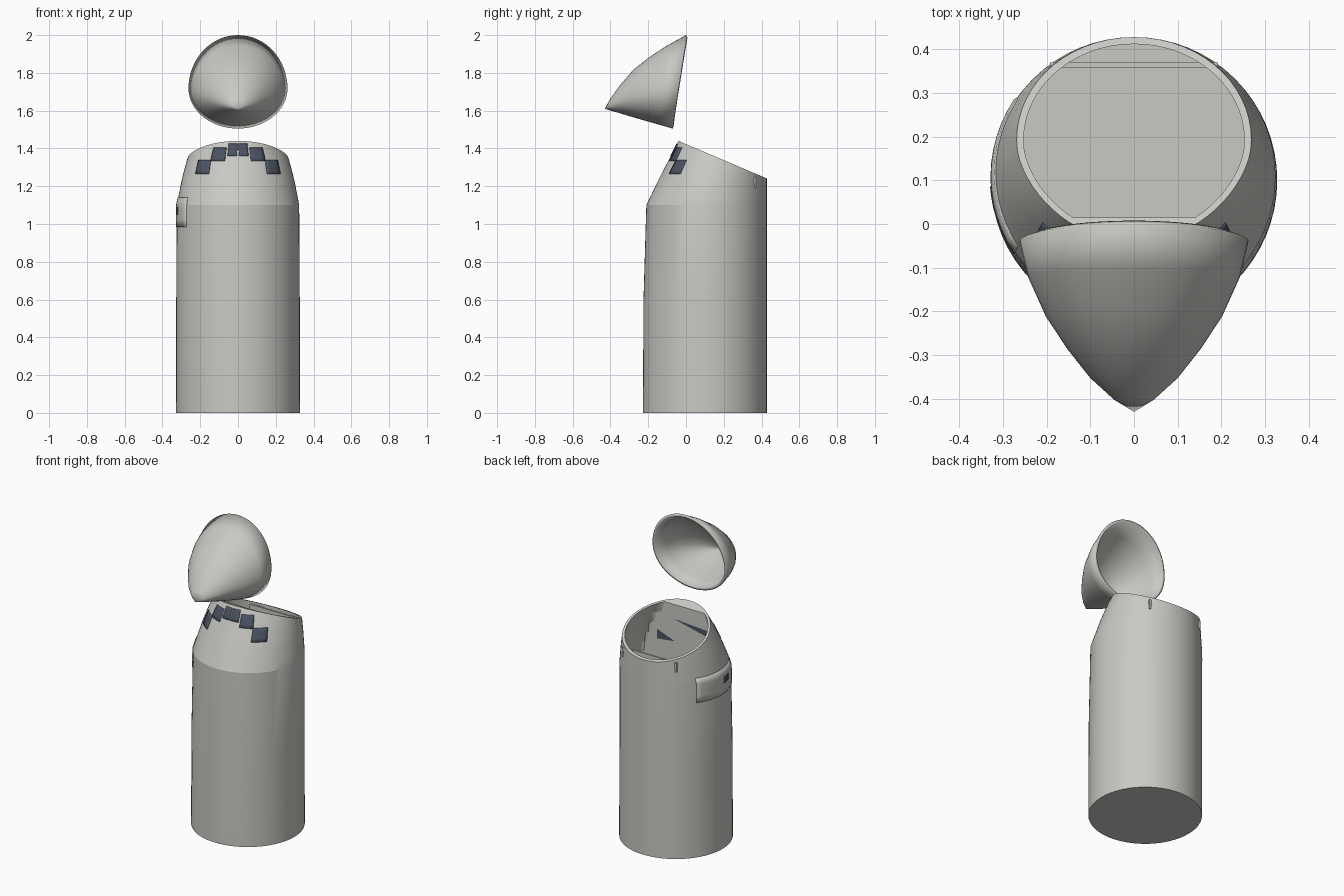
import bpy, bmesh
from math import sin, cos, asin, pi, radians

old = bpy.data.objects.get("Cube")
if old:
    bpy.data.objects.remove(old, do_unlink=True)


def material(name, rgb):
    m = bpy.data.materials.new(name)
    m.use_nodes = True
    m.diffuse_color = (*rgb, 1)
    bsdf = next(n for n in m.node_tree.nodes if n.type == "BSDF_PRINCIPLED")
    bsdf.inputs["Base Color"].default_value = (*rgb, 1)
    return m


GREY = material("warm grey", (0.58, 0.58, 0.55))
DARK = material("dark blue glass", (0.07, 0.085, 0.12))
SEG = 64
WALL = 0.016
BACK = 0.428
FRONT_WALL = 0.015


def finish(name, bm, mat, angle=15, shell=0):
    bmesh.ops.recalc_face_normals(bm, faces=bm.faces)
    mesh = bpy.data.meshes.new(name)
    bm.to_mesh(mesh)
    bm.free()
    mesh.materials.append(mat)
    obj = bpy.data.objects.new(name, mesh)
    bpy.context.collection.objects.link(obj)
    bpy.ops.object.select_all(action="DESELECT")
    obj.select_set(True)
    bpy.context.view_layer.objects.active = obj
    bpy.ops.object.shade_smooth_by_angle(angle=radians(angle))
    if shell:
        mod = obj.modifiers.new("shell", "SOLIDIFY")
        mod.thickness = shell
        mod.offset = -1
    return obj


def skin(bm, rings):
    for low, high in zip(rings, rings[1:]):
        for i in range(len(low)):
            j = (i + 1) % len(low)
            bm.faces.new((low[i], low[j], high[j], high[i]))


# Hull sections: height, half width, front y
SECTIONS = [(0, 0.328, -0.228), (0.6, 0.327, -0.225), (1.1, 0.324, -0.21),
            (1.24, 0.297, -0.143), (1.355, 0.266, -0.083),
            (1.41, 0.24, -0.055), (1.46, 0.22, -0.03)]


def hull(a, z, out=0.0):
    """Point on the hull; angle a runs from the front towards +x."""
    for (z0, w0, f0), (z1, w1, f1) in zip(SECTIONS, SECTIONS[1:]):
        if z <= z1 or z1 == SECTIONS[-1][0]:
            t = (z - z0) / (z1 - z0)
            w, f = w0 + t * (w1 - w0), f0 + t * (f1 - f0)
            break
    c, b = (f + BACK) / 2, (BACK - f) / 2
    return ((w + out) * sin(a), c - (b + out) * cos(a), z)


def inner(a, z):
    x, y, z = hull(a, z, -WALL)
    return (x, max(y, FRONT_WALL), z)


def rim_height(surface, a):
    z = 1.3
    for _ in range(25):
        z = 1.44 - 0.425 * (surface(a, z)[1] + 0.04)
    return z


# Hollow hull with slanted opening
bm = bmesh.new()
angles = [2 * pi * i / SEG for i in range(SEG)]
rings = [[bm.verts.new(hull(a, z)) for a in angles] for z in (0, 0.6, 1.1)]
bm.faces.new(rings[0])
STEPS = 6
for k in range(1, STEPS + 1):
    rings.append([bm.verts.new(hull(a, 1.1 + (rim_height(hull, a) - 1.1) * k / STEPS))
                  for a in angles])
for k in range(STEPS, -1, -1):
    rings.append([bm.verts.new(inner(a, 1.0 + (rim_height(inner, a) - 1.0) * k / STEPS))
                  for a in angles])
skin(bm, rings)
bm.faces.new(rings[-1])
finish("hull", bm, GREY)


def patch(name, a0, a1, z0, z1, mat, out, cols=4, rows=4):
    """Thin plate that follows the hull."""
    bm = bmesh.new()
    grid = [[bm.verts.new(hull(a0 + (a1 - a0) * i / cols, z0 + (z1 - z0) * k / rows, out))
             for i in range(cols + 1)] for k in range(rows + 1)]
    for k in range(rows):
        for i in range(cols):
            bm.faces.new((grid[k][i], grid[k][i + 1], grid[k + 1][i + 1], grid[k + 1][i]))
    return finish(name, bm, mat, 30, 0.006)


# Cockpit windows, mirrored
for side, label in ((1, "left"), (-1, "right")):
    for n, (x0, x1, z0, z1) in enumerate([(0.004, 0.052, 1.36, 1.425),
                                          (0.065, 0.137, 1.335, 1.405),
                                          (0.148, 0.216, 1.265, 1.34)]):
        w = hull(pi / 2, (z0 + z1) / 2)[0]
        patch(f"window_{label}_{n + 1}", side * asin(x0 / w), side * asin(x1 / w),
              z0, z1, DARK, 0.003)

# Side hatch and its small window
patch("side_hatch", radians(-123), radians(-57), 0.985, 1.14, GREY, 0.004, 12)
patch("hatch_window", radians(-86), radians(-76), 1.05, 1.09, DARK, 0.006)

# Dark triangular panels on the inner front wall
for name, points in (("inner_panel_left", [(0.19, 1.23), (0.19, 1.17), (0.066, 1.185)]),
                     ("inner_panel_right", [(0.08, 1.327), (-0.17, 1.31), (-0.17, 1.27)])):
    bm = bmesh.new()
    bm.faces.new([bm.verts.new((x, FRONT_WALL + 0.003, z)) for x, z in points])
    finish(name, bm, DARK)

# Thin rear cross plate
bm = bmesh.new()
bmesh.ops.create_cube(bm, size=1)
bmesh.ops.scale(bm, vec=(0.384, 0.012, 0.06), verts=bm.verts)
bmesh.ops.translate(bm, vec=(0, 0.364, 1.22), verts=bm.verts)
finish("rear_cross_plate", bm, GREY)

# Hollow nose cap: top y, top z, bottom y, bottom z, half width
NOSE = [(0, 2.0, -0.07, 1.505, 0.262), (-0.1, 1.945, -0.14, 1.525, 0.242),
        (-0.2, 1.88, -0.22, 1.548, 0.202), (-0.28, 1.815, -0.29, 1.568, 0.153),
        (-0.35, 1.735, -0.355, 1.588, 0.1), (-0.4, 1.665, -0.405, 1.602, 0.045)]
bm = bmesh.new()
rings = []
for ty, tz, by, bz, w in NOSE:
    ring = []
    for a in angles:
        s = cos(a)
        f = 0.43 + s * (0.57 if s > 0 else 0.43)
        ring.append(bm.verts.new((w * sin(a), by + f * (ty - by), bz + f * (tz - bz))))
    rings.append(ring)
skin(bm, rings)
tip = bm.verts.new((0, -0.43, 1.61))
for i in range(SEG):
    bm.faces.new((rings[-1][i], rings[-1][(i + 1) % SEG], tip))
nose = finish("nose_cap", bm, GREY, 40, WALL)
# An open shell needs its normals to point forward
if nose.data.polygons[-1].normal.y > 0:
    nose.data.flip_normals()
